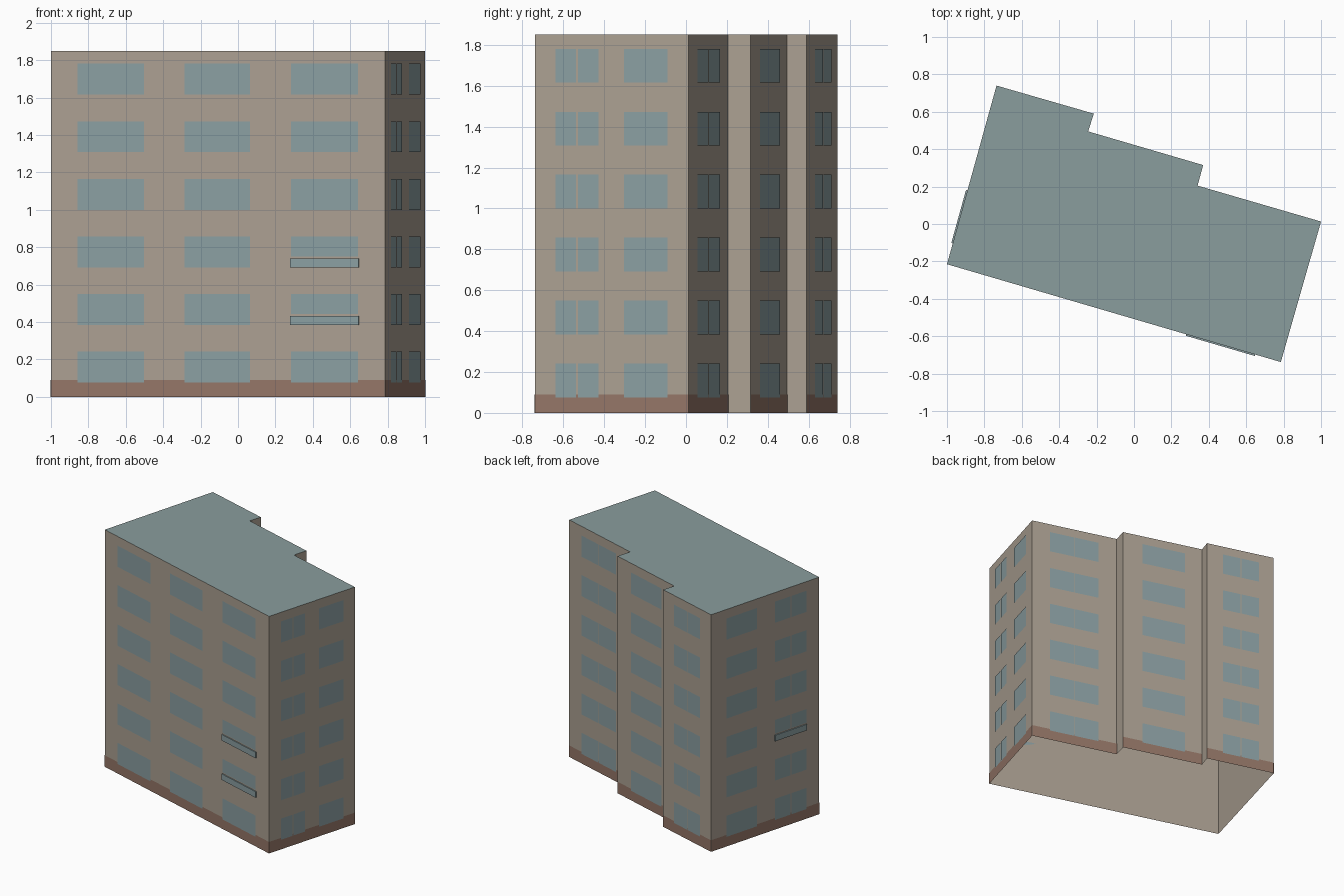
import bpy, bmesh
from mathutils import Vector

cube = bpy.data.objects.get("Cube")
if cube:
    bpy.data.objects.remove(cube, do_unlink=True)


def material(name, srgb):
    lin = [((c / 255 + 0.055) / 1.055) ** 2.4 for c in srgb] + [1]
    m = bpy.data.materials.new(name)
    m.use_nodes = True
    m.diffuse_color = lin
    m.node_tree.nodes["Principled BSDF"].inputs["Base Color"].default_value = lin
    return m


WALL = material("beige render", (171, 160, 146))
PLINTH = material("brown plinth", (148, 118, 103))
GLASS = material("blue grey glass", (139, 159, 162))
ROOF = material("grey green roof", (138, 157, 157))

HEIGHT, PLINTH_TOP = 1.85, 0.09
FLOORS, FIRST_SILL, PITCH, WINDOW_H = 6, 0.076, 0.308, 0.165
UP = Vector((0, 0, 1))

# Footprint, anticlockwise from the front left corner
PLAN = [Vector((x, y, 0)) for x, y in (
    (-1, -0.215), (0.785, -0.738), (1, 0.013), (0.34, 0.205),
    (0.37, 0.315), (-0.245, 0.495), (-0.215, 0.59), (-0.735, 0.74))]


def wall_ends(i):
    return PLAN[i], PLAN[(i + 1) % len(PLAN)]


def add_object(name, bm, mat):
    mesh = bpy.data.meshes.new(name)
    bm.to_mesh(mesh)
    bm.free()
    mesh.materials.append(mat)
    obj = bpy.data.objects.new(name, mesh)
    bpy.context.scene.collection.objects.link(obj)
    return obj


def plate(bm, wall, u0, u1, z0, z1, out):
    """Rectangle lying just in front of a wall; u runs from 0 to 1 along it."""
    a, b = wall_ends(wall)
    offset = (b - a).cross(UP).normalized() * out
    corners = ((u0, z0), (u1, z0), (u1, z1), (u0, z1))
    return bm.faces.new([bm.verts.new(a.lerp(b, u) + UP * z + offset)
                         for u, z in corners])


def raised_panel(bm, wall, u0, u1, z0, z1, depth):
    """Plate with sides that return to the wall."""
    front = plate(bm, wall, u0, u1, z0, z1, 0)
    a, b = wall_ends(wall)
    result = bmesh.ops.extrude_face_region(bm, geom=[front])
    verts = [v for v in result["geom"] if isinstance(v, bmesh.types.BMVert)]
    bmesh.ops.translate(bm, verts=verts, vec=(b - a).cross(UP).normalized() * depth)


# Walls: a shell open at the bottom
bm = bmesh.new()
for i in range(len(PLAN)):
    plate(bm, i, 0, 1, 0, HEIGHT, 0)
bmesh.ops.remove_doubles(bm, verts=bm.verts, dist=0.0001)
add_object("outer_walls", bm, WALL)

# Flat roof
bm = bmesh.new()
bm.faces.new([bm.verts.new(p + UP * HEIGHT) for p in PLAN])
add_object("flat_roof", bm, ROOF)

# Windows by wall: (start, end, has a centre post, floors with a low panel)
FACADES = {
    "front": (0, [(0.08, 0.28, False, ()), (0.40, 0.597, False, ()),
                  (0.72, 0.92, False, (1, 2))]),
    "right": (1, [(0.135, 0.413, True, ()), (0.58, 0.865, False, ())]),
    "back_right": (2, [(0.21, 0.78, True, ())]),
    "back_middle": (4, [(0.24, 0.78, False, ())]),
    "back_left": (6, [(0.24, 0.78, True, ())]),
    "left": (7, [(0.14, 0.42, False, ()), (0.59, 0.88, True, (2,))]),
}

for name, (wall, columns) in FACADES.items():
    # Plinth band
    bm = bmesh.new()
    plate(bm, wall, 0, 1, 0, PLINTH_TOP, 0.002)
    add_object(name + "_plinth", bm, PLINTH)

    # Window glass
    a, b = wall_ends(wall)
    half_post = 0.004 / (b - a).length
    bm = bmesh.new()
    for u0, u1, split, panels in columns:
        mid = (u0 + u1) / 2
        panes = [(u0, mid - half_post), (mid + half_post, u1)] if split else [(u0, u1)]
        for floor in range(FLOORS):
            z0 = FIRST_SILL + floor * PITCH
            z1 = z0 + WINDOW_H
            if floor in panels:
                raised_panel(bm, wall, u0 - 0.003, u1 + 0.003, z0, z0 + 0.047, 0.008)
                z0 += 0.058
            for p0, p1 in panes:
                plate(bm, wall, p0, p1, z0, z1, 0.004)
    add_object(name + "_windows", bm, GLASS)
